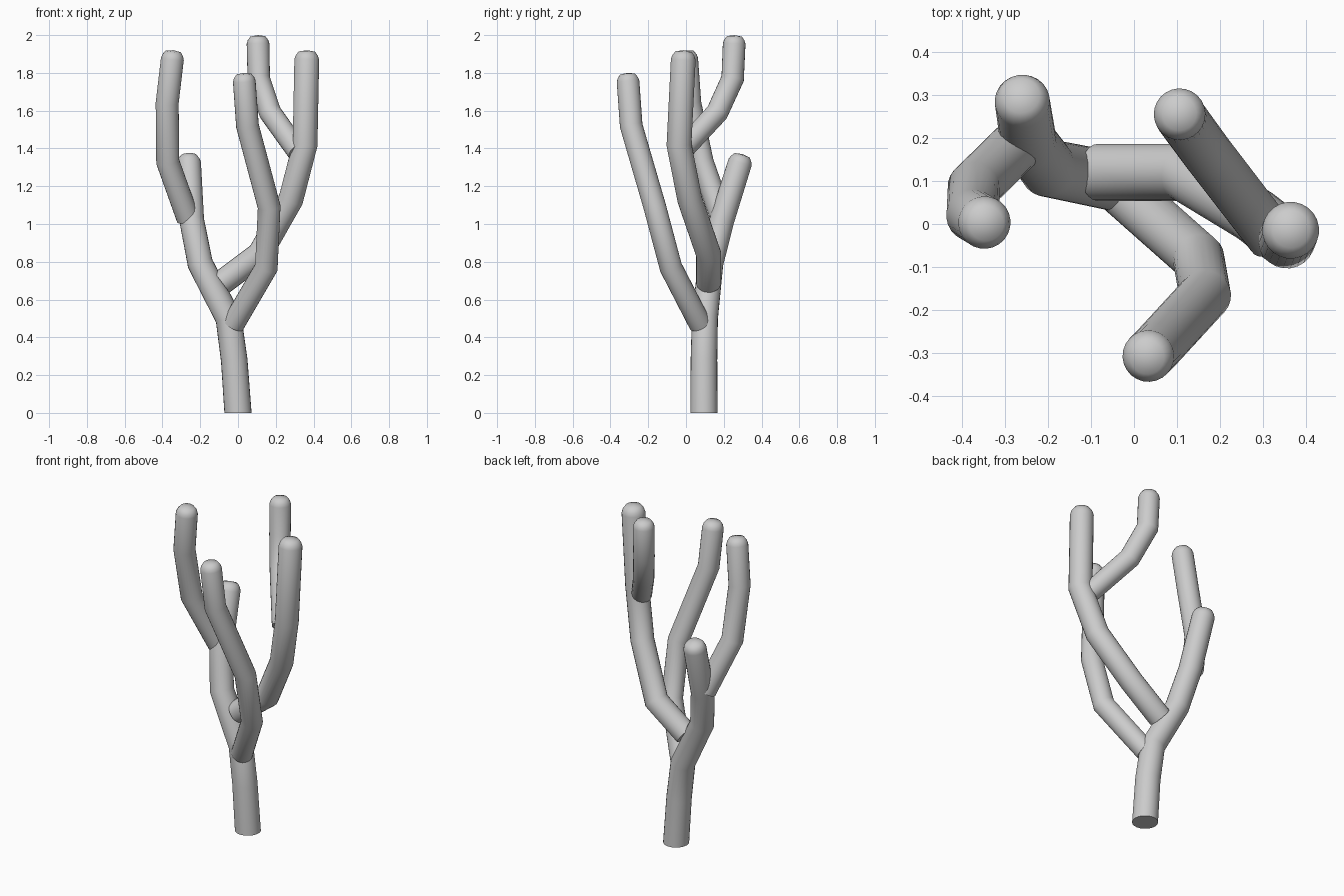
import bpy, bmesh
from math import cos, sin, pi
from mathutils import Vector

if "Cube" in bpy.data.objects:
    bpy.data.objects.remove(bpy.data.objects["Cube"])

SIDES = 24


def limb(name, pts, r0, r1, flat_base=False):
    """Sweep a mitred round tube through pts, ending in a blunt dome."""
    pts = [Vector(p) for p in pts]
    dirs = [(b - a).normalized() for a, b in zip(pts, pts[1:])]
    # pull the end back so the dome finishes at the last point
    dome = 0.75 * r1
    pts[-1] = pts[-1] - dirs[-1] * dome
    up = Vector((0, 0, 1))
    n = up if flat_base else dirs[0]
    u = n.cross(Vector((0, 1, 0))).normalized()
    v = n.cross(u)
    ring = [pts[0] + (u * cos(2 * pi * k / SIDES) + v * sin(2 * pi * k / SIDES)) * r0
            for k in range(SIDES)]
    rings = [ring]
    last = len(pts) - 1
    for i in range(1, last + 1):
        d = dirs[i - 1]
        n = d if i == last else (d + dirs[i]).normalized()
        ra = r0 + (r1 - r0) * (i - 1) / last
        rb = r0 + (r1 - r0) * i / last
        ring = [q + d * ((pts[i] - q).dot(n) / d.dot(n)) for q in ring]
        ring = [pts[i] + (q - pts[i]) * (rb / ra) for q in ring]
        rings.append(ring)
    for s, h in ((0.9, 0.42), (0.66, 0.85)):
        rings.append([pts[-1] + (q - pts[-1]) * s + dirs[-1] * dome * h for q in ring])

    bm = bmesh.new()
    vr = [[bm.verts.new(q) for q in rg] for rg in rings]
    for a, b in zip(vr, vr[1:]):
        for k in range(SIDES):
            j = (k + 1) % SIDES
            bm.faces.new((a[k], a[j], b[j], b[k]))
    bm.faces.new(vr[0])
    tip = bm.verts.new(pts[-1] + dirs[-1] * dome)
    for k in range(SIDES):
        bm.faces.new((vr[-1][k], vr[-1][(k + 1) % SIDES], tip))
    bmesh.ops.recalc_face_normals(bm, faces=bm.faces)
    me = bpy.data.meshes.new(name)
    bm.to_mesh(me)
    bm.free()
    ob = bpy.data.objects.new(name, me)
    bpy.context.collection.objects.link(ob)
    bpy.ops.object.select_all(action='DESELECT')
    ob.select_set(True)
    bpy.context.view_layer.objects.active = ob
    bpy.ops.object.shade_smooth_by_angle(angle=pi / 3)
    return ob


# Main trunk, leaning left and back
limb("trunk", [(0, .095, 0), (-.02, .095, .28), (-.05, .1, .5), (-.2, .13, .79),
               (-.245, .19, 1.02), (-.262, .3, 1.37)], .072, .064, True)
# Lowest branch, reaching forward
limb("front_branch", [(-.025, .075, .47), (.15, -.08, .77), (.165, -.165, 1.09),
                      (.05, -.29, 1.52), (.03, -.31, 1.8)], .06, .06)
# Long branch to the right
limb("right_branch", [(-.085, .12, .69), (.115, .12, .84), (.28, .02, 1.13),
                      (.355, -.037, 1.42), (.365, -.012, 1.92)], .066, .066)
# Left branch off the trunk
limb("left_branch", [(-.265, .19, 1.03), (-.372, .085, 1.33), (-.375, .02, 1.64),
                     (-.342, 0, 1.92)], .061, .061)
# Back twig off the right branch
limb("back_twig", [(.32, -.03, 1.38), (.17, .165, 1.59), (.11, .247, 1.77),
                   (.105, .257, 2.0)], .058, .06)
